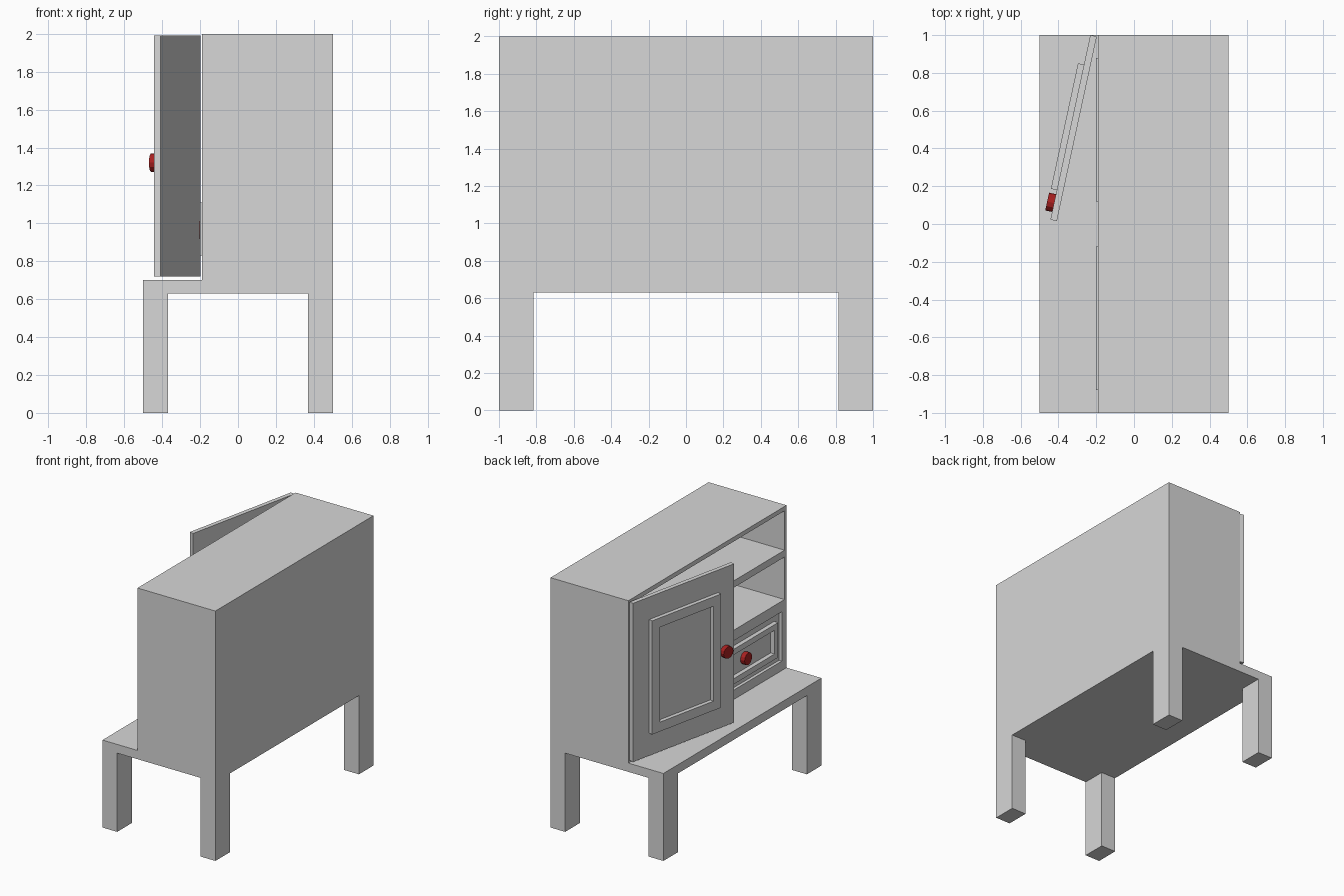
import bpy, bmesh
from math import radians
from mathutils import Matrix, Vector

cube = bpy.data.objects.get("Cube")
if cube:
    bpy.data.objects.remove(cube, do_unlink=True)


def material(name, color):
    m = bpy.data.materials.new(name)
    m.use_nodes = True
    m.diffuse_color = (*color, 1)
    m.node_tree.nodes["Principled BSDF"].inputs["Base Color"].default_value = (*color, 1)
    return m


GREY = material("light grey", (0.68, 0.68, 0.68))
RED = material("dark red", (0.4, 0.015, 0.015))


def finish(name, bm, mat, matrix):
    bmesh.ops.recalc_face_normals(bm, faces=bm.faces)
    mesh = bpy.data.meshes.new(name)
    bm.to_mesh(mesh)
    bm.free()
    mesh.materials.append(mat)
    obj = bpy.data.objects.new(name, mesh)
    obj.matrix_world = matrix
    bpy.context.collection.objects.link(obj)
    return obj


def boxes(name, spans, matrix=Matrix()):
    """One object made of boxes, each given as (x0, x1), (y0, y1), (z0, z1)."""
    bm = bmesh.new()
    for span in spans:
        centre = Vector([(a + b) / 2 for a, b in span])
        size = Vector([b - a for a, b in span])
        bmesh.ops.create_cube(bm, size=1, matrix=Matrix.Translation(centre) @ Matrix.Diagonal((*size, 1)))
    return finish(name, bm, GREY, matrix)


def frame(name, xs, ys, zs, bar, matrix=Matrix()):
    """Rectangular moulding facing -x."""
    (y0, y1), (z0, z1) = ys, zs
    inner = (z0 + bar, z1 - bar)
    return boxes(name, [(xs, ys, (z0, z0 + bar)), (xs, ys, (z1 - bar, z1)),
                        (xs, (y0, y0 + bar), inner), (xs, (y1 - bar, y1), inner)], matrix)


def knob(name, x, y, z, matrix=Matrix()):
    """Round knob sticking out towards -x from the surface at x."""
    bm = bmesh.new()
    depth = 0.037
    place = Matrix.Translation((x - depth / 2, y, z)) @ Matrix.Rotation(radians(90), 4, 'Y')
    bmesh.ops.create_cone(bm, cap_ends=True, segments=12, radius1=0.048, radius2=0.048,
                          depth=depth, matrix=place)
    return finish(name, bm, RED, matrix)


# Table with four legs
boxes("table_top", [((-0.5, 0.5), (-1, 1), (0.63, 0.7))])
for fx, side_x in ((-1, "outer"), (1, "rear")):
    for fy, side_y in ((-1, "right"), (1, "left")):
        xs = sorted((fx * 0.37, fx * 0.5))
        ys = sorted((fy * 0.815, fy * 1))
        boxes(f"{side_x}_{side_y}_leg", [(xs, ys, (0, 0.63))])

# Cabinet shell, open towards -x
FRONT, BACK = -0.19, 0.475
boxes("cabinet_back", [((BACK, 0.5), (-1, 1), (0.7, 2))])
boxes("cabinet_top", [((FRONT, BACK), (-1, 1), (1.965, 2))])
for s, side in ((-1, "right"), (1, "left")):
    boxes(f"cabinet_{side}_side", [((FRONT, BACK), sorted((s * 0.975, s)), (0.7, 1.965))])
boxes("upper_shelf", [((FRONT, BACK), (-0.975, 0.975), (1.595, 1.65))])
boxes("lower_shelf", [((FRONT, BACK), (-0.975, 0.975), (1.17, 1.255))])
boxes("bottom_rail", [((FRONT, BACK), (-0.975, 0.975), (0.7, 0.775))])
boxes("drawer_stiles", [((FRONT, BACK), ys, (0.775, 1.17))
                        for ys in ((-0.975, -0.94), (-0.06, 0.06), (0.94, 0.975))])

# Two recessed drawers with raised mouldings
for s, side in ((-1, "right"), (1, "left")):
    ys = sorted((s * 0.06, s * 0.94))
    boxes(f"{side}_drawer", [((-0.165, 0.4), ys, (0.775, 1.17))])
    ys = sorted((s * 0.12, s * 0.88))
    frame(f"{side}_drawer_moulding", (-0.2, -0.165), ys, (0.83, 1.11), 0.045)
    knob(f"{side}_drawer_knob", -0.165, s * 0.5, 0.965)

# Door standing ajar, turned about its hinge
hinge = Matrix.Translation((-0.197, 0.993, 0)) @ Matrix.Rotation(radians(-12.2), 4, 'Z')
boxes("door", [((-0.035, 0), (-1, 0), (0.72, 1.99))], hinge)
frame("door_moulding", (-0.067, -0.035), (-0.84, -0.16), (0.9, 1.81), 0.075, hinge)
knob("door_knob", -0.035, -0.91, 1.32, hinge)
